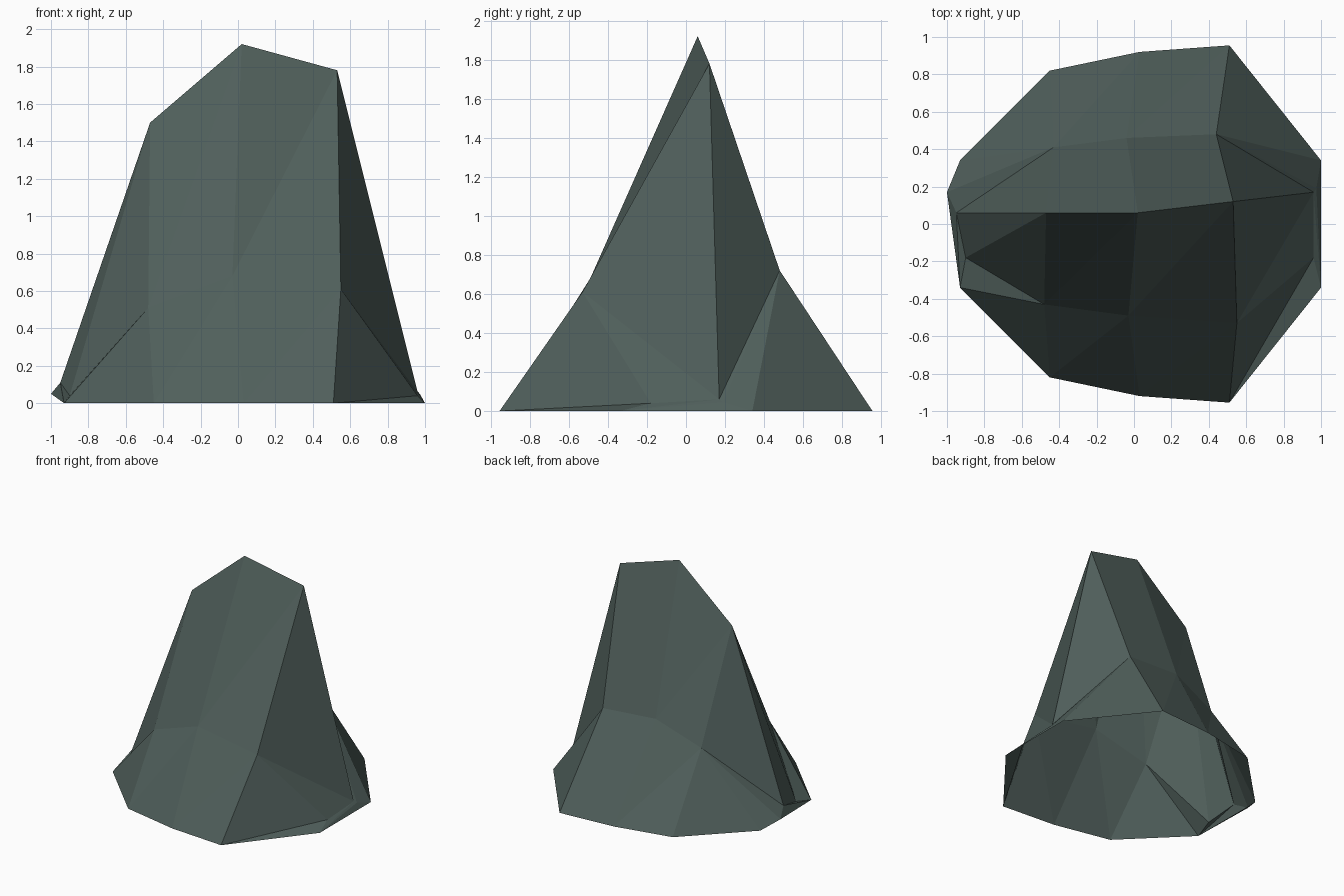
import bpy
import bmesh

default_cube = bpy.data.objects.get("Cube")
if default_cube:
    bpy.data.objects.remove(default_cube, do_unlink=True)

bm = bmesh.new()


def points(*coordinates):
    """Create a row of vertices, ordered from the right (-x) to the left (+x)."""
    return [bm.verts.new(coordinate) for coordinate in coordinates]


def face(*corners):
    bm.faces.new(corners)


def band(lower, upper, rising):
    """Join two rows with triangles, choosing which way the diagonals lean."""
    for i in range(len(lower) - 1):
        low_a, low_b = lower[i:i + 2]
        high_a, high_b = upper[i:i + 2]
        if rising:
            face(low_a, low_b, high_b)
            face(low_a, high_b, high_a)
        else:
            face(low_a, low_b, high_a)
            face(low_b, high_b, high_a)


# Crest and the sloping shoulders below it
crest = points((-.47, .06, 1.5), (.02, .06, 1.92), (.53, .12, 1.78))
front_shoulder = points((-.48, -.43, .51), (-.03, -.49, .68), (.55, -.53, .61))
back_shoulder = points((-.43, .41, .59), (-.04, .46, .75), (.44, .48, .72))

# Ground outline, the same at front and back
outline = [(-.45, .82), (.03, .92), (.51, .955)]
front_ground = points(*[(x, -y, 0) for x, y in outline])
back_ground = points(*[(x, y, 0) for x, y in outline])

# Broad front and back slopes
band(front_ground, front_shoulder, rising=True)
band(front_shoulder, crest, rising=True)
band(back_ground, back_shoulder, rising=False)
band(back_shoulder, crest, rising=False)


def flank(end, corner_x, feet, steep):
    """Close one end of the rock around its three low foot points."""
    top = crest[end]
    front, back = front_shoulder[end], back_shoulder[end]
    toe, knuckle, heel = points(*feet)
    front_corner, back_corner = points((corner_x, -.34, 0), (corner_x, .34, 0))
    ground = front_ground[end]

    # Front facets of the flank
    if steep:
        face(top, front, knuckle)
        face(front, toe, knuckle)
        face(front, ground, toe)
        face(ground, front_corner, toe)
    else:
        face(top, front, toe)
        face(top, toe, knuckle)
        face(front, ground, front_corner)
        face(front, front_corner, toe)

    # Back facets of the flank
    face(top, knuckle, back)
    face(knuckle, heel, back)
    face(heel, back_corner, back)
    face(back_corner, back_ground[end], back)

    # Low wall beneath the foot points
    face(toe, front_corner, knuckle)
    face(knuckle, front_corner, heel)
    face(heel, front_corner, back_corner)


flank(0, -.93, [(-.9, -.18, .04), (-.95, .06, .11), (-1, .17, .05)], steep=False)
flank(-1, 1, [(.96, -.18, .04), (.96, .17, .06), (.975, .19, .045)], steep=True)

bmesh.ops.recalc_face_normals(bm, faces=bm.faces[:])

# Flat-shaded rock, open underneath
mesh = bpy.data.meshes.new("rock")
bm.to_mesh(mesh)
bm.free()
rock = bpy.data.objects.new("rock", mesh)
bpy.context.collection.objects.link(rock)

# Single dark green-grey stone colour
stone = bpy.data.materials.new("dark green grey stone")
stone.use_nodes = True
colour = (.08, .115, .105, 1)
stone.diffuse_color = colour
stone.node_tree.nodes["Principled BSDF"].inputs["Base Color"].default_value = colour
mesh.materials.append(stone)
